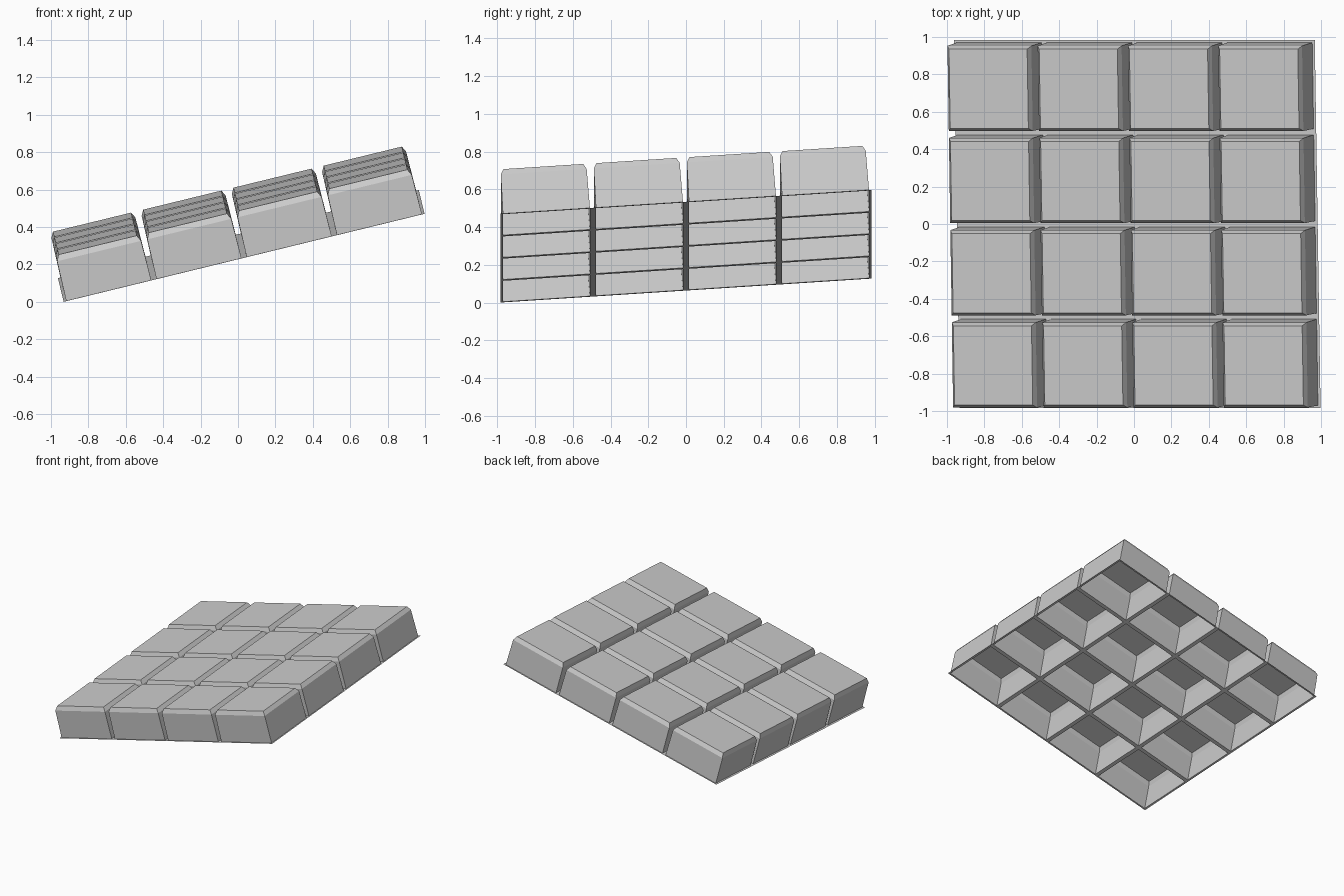
import bpy, bmesh
from math import radians
from mathutils import Matrix, Vector

if "Cube" in bpy.data.objects:
    bpy.data.objects.remove(bpy.data.objects["Cube"])

HALF_U, HALF_V = 0.993, 0.985      # half size of the base sheet
PITCH_U, PITCH_V = 0.4965, 0.494   # block spacing
W_U, W_V = 0.468, 0.462            # block size at the base
HEIGHT = 0.25

# block profile: (inset, height), slight draft then a chamfered rim
PROFILE = [(0.0, 0.0), (0.003, HEIGHT - 0.032), (0.019, HEIGHT)]


def cuts(half, pitch, width):
    """Grid lines across the sheet: border, block, gap, block ... border."""
    lines = [-half]
    for i in range(4):
        c = (i - 1.5) * pitch
        lines += [c - width / 2, c + width / 2]
    return lines + [half]


def rect(bm, u0, u1, v0, v1, inset, h):
    u0, u1, v0, v1 = u0 + inset, u1 - inset, v0 + inset, v1 - inset
    return [bm.verts.new((u, v, h)) for u, v in
            ((u0, v0), (u1, v0), (u1, v1), (u0, v1))]


def make_object(name, bm):
    bmesh.ops.remove_doubles(bm, verts=bm.verts, dist=1e-5)
    mesh = bpy.data.meshes.new(name)
    bm.to_mesh(mesh)
    bm.free()
    obj = bpy.data.objects.new(name, mesh)
    bpy.context.collection.objects.link(obj)
    return obj


us = cuts(HALF_U, PITCH_U, W_U)
vs = cuts(HALF_V, PITCH_V, W_V)
bm = bmesh.new()
for i in range(len(us) - 1):
    for j in range(len(vs) - 1):
        cell = (us[i], us[i + 1], vs[j], vs[j + 1])
        if i % 2 and j % 2:
            # hollow block, open underneath
            rings = [rect(bm, *cell, d, h) for d, h in PROFILE]
            for a, b in zip(rings, rings[1:]):
                for k in range(4):
                    n = (k + 1) % 4
                    bm.faces.new((a[k], a[n], b[n], b[k]))
            bm.faces.new(rings[-1])
        else:
            # thin lattice between blocks
            bm.faces.new(rect(bm, *cell, 0, 0))

# tilt the whole tray about both axes, then rest it on the ground
tilt = Matrix.Rotation(radians(-13.7), 4, 'Y') @ Matrix.Rotation(radians(3.8), 4, 'X')
bm.transform(tilt)
lo = Vector([min(v.co[k] for v in bm.verts) for k in range(3)])
hi = Vector([max(v.co[k] for v in bm.verts) for k in range(3)])
shift = Vector((-(lo.x + hi.x) / 2, -(lo.y + hi.y) / 2, -lo.z))
bmesh.ops.translate(bm, verts=bm.verts, vec=shift)
make_object("block_mould_tray", bm)
